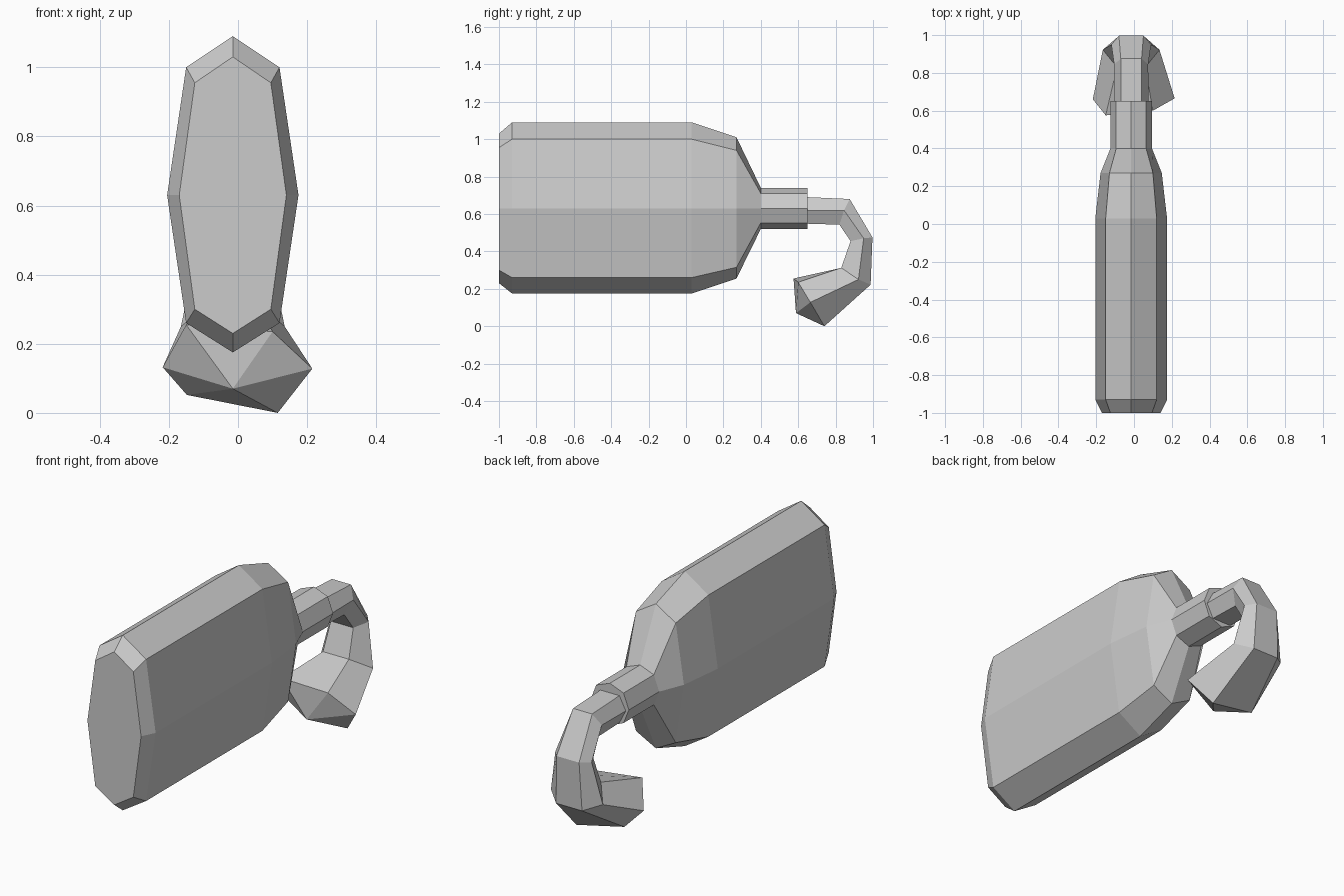
import bpy, bmesh

if "Cube" in bpy.data.objects:
    bpy.data.objects.remove(bpy.data.objects["Cube"])

CX = -0.015  # shared centre line in x


def loft(name, rings, tip=None):
    """Skin a tube through matching rings and close both ends."""
    bm = bmesh.new()
    loops = [[bm.verts.new(p) for p in ring] for ring in rings]
    n = len(loops[0])
    for a, b in zip(loops, loops[1:]):
        for i in range(n):
            j = (i + 1) % n
            bm.faces.new((a[i], a[j], b[j], b[i]))
    bm.faces.new(loops[0])
    if tip:
        t = bm.verts.new(tip)
        for i in range(n):
            bm.faces.new((loops[-1][i], loops[-1][(i + 1) % n], t))
    else:
        bm.faces.new(loops[-1])
    bmesh.ops.recalc_face_normals(bm, faces=bm.faces)
    mesh = bpy.data.meshes.new(name)
    bm.to_mesh(mesh)
    bm.free()
    obj = bpy.data.objects.new(name, mesh)
    bpy.context.collection.objects.link(obj)
    return obj


def octagon(y, w, s, top, hi, mid, lo, bottom):
    return [(CX, y, top), (CX + s, y, hi), (CX + w, y, mid), (CX + s, y, lo),
            (CX, y, bottom), (CX - s, y, lo), (CX - w, y, mid), (CX - s, y, hi)]


def hexagon(w, s, outer, mid, inner):
    """Outer, middle and inner points are (y, z) in the side plane."""
    return [(CX + s, *outer), (CX + w, *mid), (CX + s, *inner),
            (CX - s, *inner), (CX - w, *mid), (CX - s, *outer)]


# Flattened bottle body with bevelled base, sloped shoulder and straight neck
loft("bottle_body", [
    octagon(-1.00, .155, .110, 1.03, .955, .63, .30, .23),
    octagon(-0.93, .190, .135, 1.09, 1.00, .63, .26, .175),
    octagon(0.03, .190, .135, 1.09, 1.00, .63, .26, .175),
    octagon(0.27, .162, .115, 1.01, .94, .63, .315, .255),
    octagon(0.40, .110, .079, .74, .71, .63, .553, .52),
    octagon(0.65, .110, .079, .74, .71, .63, .553, .52)])

# Hooked spout that curls under and flares into a skewed, pointed end
flare = [(.115, .74, .0), (.215, .665, .128), (.10, .60, .235),
         (-.15, .575, .255), (-.218, .66, .132), (-.148, .72, .052)]
loft("curled_spout", [
    hexagon(.092, .055, (.65, .69), (.65, .62), (.65, .548)),
    hexagon(.090, .055, (.875, .68), (.845, .62), (.82, .543)),
    hexagon(.105, .065, (.997, .475), (.95, .47), (.88, .455)),
    hexagon(.150, .075, (.987, .222), (.922, .25), (.83, .312)),
    flare], tip=(CX, .588, .07))
